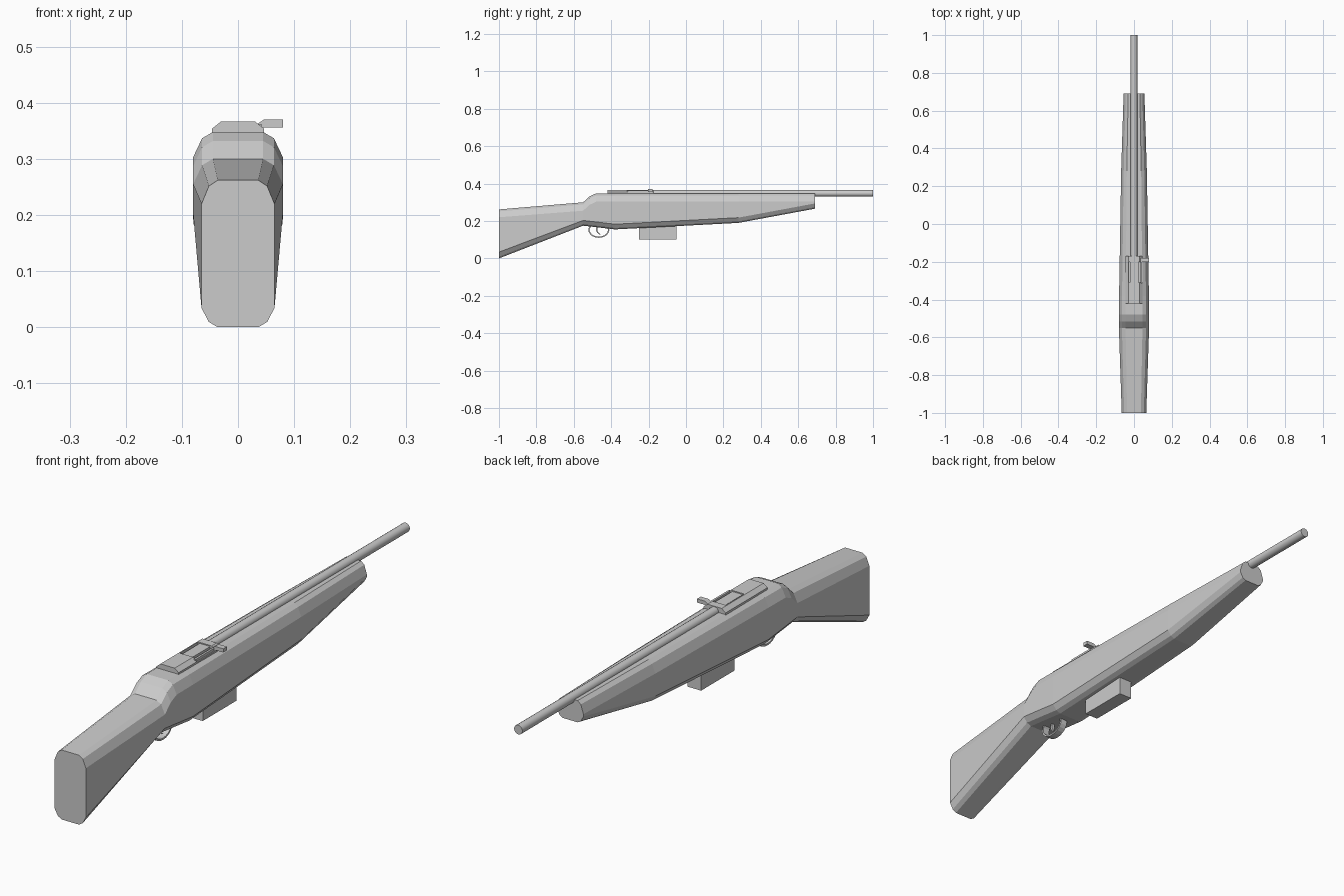
import bpy, bmesh, math
from mathutils import Vector

if "Cube" in bpy.data.objects:
    bpy.data.objects.remove(bpy.data.objects["Cube"])

grey = bpy.data.materials.new("plain_grey")
grey.use_nodes = True
GREY = (0.6, 0.6, 0.6, 1)
grey.diffuse_color = GREY
grey.node_tree.nodes["Principled BSDF"].inputs["Base Color"].default_value = GREY


def finish(name, bm):
    bmesh.ops.recalc_face_normals(bm, faces=bm.faces)
    mesh = bpy.data.meshes.new(name)
    bm.to_mesh(mesh)
    bm.free()
    mesh.materials.append(grey)
    obj = bpy.data.objects.new(name, mesh)
    bpy.context.collection.objects.link(obj)
    return obj


def loft(name, rings, closed=False):
    """Skin a list of equal-length point rings, capping open ends."""
    bm = bmesh.new()
    loops = [[bm.verts.new(p) for p in ring] for ring in rings]
    pairs = list(zip(loops, loops[1:]))
    if closed:
        pairs.append((loops[-1], loops[0]))
    for a, b in pairs:
        n = len(a)
        for i in range(n):
            j = (i + 1) % n
            bm.faces.new((a[i], a[j], b[j], b[i]))
    if not closed:
        bm.faces.new(loops[0])
        bm.faces.new(loops[-1])
    return finish(name, bm)


def box(name, x0, x1, y0, y1, z0, z1):
    return loft(name, [[(x0, y, z0), (x1, y, z0), (x1, y, z1), (x0, y, z1)]
                       for y in (y0, y1)])


def tube(name, path, radius, sides):
    """Straight or bent rod through a few points."""
    path = [Vector(p) for p in path]
    rings = []
    for i, p in enumerate(path):
        d = (path[min(i + 1, len(path) - 1)] - path[max(i - 1, 0)]).normalized()
        u = d.cross(Vector((0, 0, 1))).normalized()
        v = u.cross(d)
        angles = [math.tau * k / sides for k in range(sides)]
        rings.append([p + radius * (u * math.cos(a) + v * math.sin(a)) for a in angles])
    return loft(name, rings)


def stock_ring(y, half, bottom, top, drop, rise):
    """Upright section with two-step bevelled corners."""
    flat, mid = half * 0.56, half * 0.8
    right = [(flat, bottom), (mid, bottom + rise * 0.28), (half, bottom + rise),
             (half, top - drop), (mid, top - drop * 0.25), (flat, top)]
    return [(x, y, z) for x, z in right] + [(-x, y, z) for x, z in reversed(right)]


# Stock: butt, wrist step and tapering fore-end
stock = [
    (-1.0, 0.065, 0.0, 0.262, 0.042, 0.034),
    (-0.55, 0.08, 0.175, 0.300, 0.045, 0.028),
    (-0.515, 0.08, 0.171, 0.332, 0.045, 0.028),
    (-0.48, 0.08, 0.167, 0.348, 0.045, 0.028),
    (-0.38, 0.079, 0.155, 0.348, 0.045, 0.028),
    (0.28, 0.068, 0.190, 0.348, 0.045, 0.028),
    (0.69, 0.055, 0.266, 0.348, 0.045, 0.028),
]
loft("stock", [stock_ring(*s) for s in stock])

# Barrel
barrel = tube("barrel", [(0, -0.2, 0.348), (0, 1, 0.348)], 0.0175, 16)
for poly in barrel.data.polygons:
    poly.use_smooth = len(poly.vertices) == 4


# Receiver: solid ends joined by a low floor and a side rail
def receiver_block(name, y0, y1, left=-0.046, right=0.046):
    profile = [(0.046, 0.34), (0.046, 0.354), (0.03, 0.367),
               (-0.03, 0.367), (-0.046, 0.354), (-0.046, 0.34)]
    return loft(name, [[(min(max(x, left), right), y, z) for x, z in profile]
                       for y in (y0, y1)])


receiver_block("receiver_rear", -0.42, -0.31)
receiver_block("receiver_front", -0.2, -0.17)
receiver_block("receiver_rail", -0.31, -0.2, right=-0.026)
box("receiver_floor", -0.028, 0.046, -0.31, -0.2, 0.34, 0.352)
box("bolt", -0.02, 0.024, -0.31, -0.2, 0.345, 0.363)

# Bolt handle with its slide bar
box("slide_bar", 0.034, 0.042, -0.315, -0.18, 0.35, 0.362)
loft("bolt_handle", [[(x, y, z) for y, z in
                      ((-0.202, b), (-0.18, b), (-0.18, t), (-0.202, t))]
                     for x, b, t in ((0.034, 0.35, 0.362), (0.046, 0.356, 0.37),
                                     (0.08, 0.356, 0.37))])

# Box below the stock
box("magazine", -0.028, 0.028, -0.25, -0.05, 0.102, 0.19)

# Trigger guard loop and curved trigger
guard = []
for k in range(20):
    a = math.tau * k / 20
    c, s = math.cos(a), math.sin(a)
    guard.append([(x, -0.466 + r * c, 0.152 + (r - 0.014) * s)
                  for x, r in ((-0.014, 0.056), (0.014, 0.056),
                               (0.014, 0.049), (-0.014, 0.049))])
loft("trigger_guard", guard, closed=True)
trigger = [(-0.475, 0.175), (-0.478, 0.15), (-0.472, 0.138), (-0.46, 0.129)]
loft("trigger", [[(x, y + d, z) for x, d in
                  ((-0.006, -0.004), (0.006, -0.004), (0.006, 0.004), (-0.006, 0.004))]
                 for y, z in trigger])
